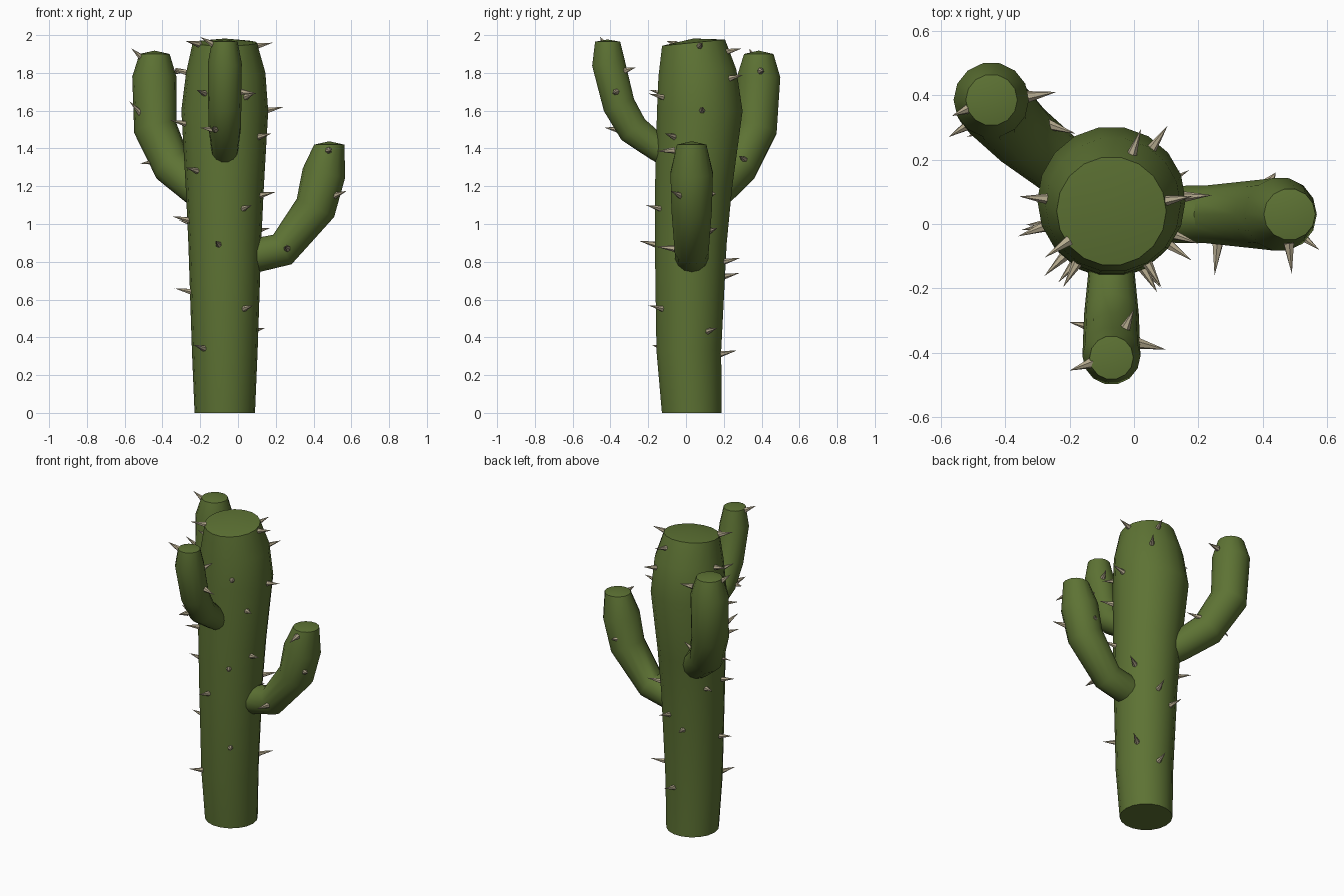
import bpy, bmesh, math
from mathutils import Vector, Matrix

if "Cube" in bpy.data.objects:
    bpy.data.objects.remove(bpy.data.objects["Cube"])


def material(name, rgb):
    m = bpy.data.materials.new(name)
    m.diffuse_color = (*rgb, 1)
    m.use_nodes = True
    m.node_tree.nodes["Principled BSDF"].inputs["Base Color"].default_value = m.diffuse_color
    return m


GREEN = material("cactus green", (0.11, 0.17, 0.034))
TAN = material("spine tan", (0.46, 0.40, 0.27))


def finish(bm, name, mat):
    bmesh.ops.recalc_face_normals(bm, faces=bm.faces[:])
    me = bpy.data.meshes.new(name)
    bm.to_mesh(me)
    bm.free()
    me.materials.append(mat)
    ob = bpy.data.objects.new(name, me)
    bpy.context.collection.objects.link(ob)
    return ob


def tube(name, path, sides, dome, top_normal=(0, 0, 1), first=None):
    """Loft rings (x, y, z, radius) along a path and close with a low dome."""
    bm = bmesh.new()
    pts = [Vector(p[:3]) for p in path]
    rings = []
    for i, p in enumerate(path):
        a, b = pts[max(i - 1, 0)], pts[min(i + 1, len(pts) - 1)]
        if 0 < i < len(pts) - 1:
            t = (pts[i] - a).normalized() + (b - pts[i]).normalized()
        else:
            t = b - a
        if i == 0 and first:
            t = Vector(first)
        if i == len(pts) - 1:
            t = Vector(top_normal)
        q = Vector((0, 0, 1)).rotation_difference(t.normalized())
        # undo twist by carrying the ring round the bend from vertical
        rings.append([bm.verts.new(pts[i] + q @ Vector((
            p[3] * math.cos(2 * math.pi * k / sides),
            p[3] * math.sin(2 * math.pi * k / sides), 0))) for k in range(sides)])
    tip = bm.verts.new(pts[-1] + Vector((0, 0, dome)))
    for r0, r1 in zip(rings, rings[1:]):
        for k in range(sides):
            j = (k + 1) % sides
            bm.faces.new((r0[k], r0[j], r1[j], r1[k]))
    for k in range(sides):
        bm.faces.new((rings[-1][k], rings[-1][(k + 1) % sides], tip))
    bm.faces.new(rings[0][::-1])
    ob = finish(bm, name, GREEN)
    bpy.ops.object.select_all(action='DESELECT')
    ob.select_set(True)
    bpy.context.view_layer.objects.active = ob
    bpy.ops.object.shade_smooth_by_angle(angle=math.radians(40))


# trunk and arms
trunk = [(-0.07, 0.03, 0, 0.16), (-0.07, 0.015, 0.33, 0.174),
         (-0.07, 0.025, 0.9, 0.193), (-0.07, 0.04, 1.2, 0.207),
         (-0.07, 0.073, 1.6, 0.23), (-0.065, 0.06, 1.8, 0.21),
         (-0.07, 0.04, 1.96, 0.17)]
tube("trunk", trunk, 18, 0.022, (0, -0.1, 1), (0, 0, 1))
tube("right_arm", [(0.0, 0.03, 0.82, 0.09), (0.1, 0.03, 0.835, 0.09),
                   (0.235, 0.03, 0.865, 0.092), (0.41, 0.03, 1.085, 0.11),
                   (0.455, 0.03, 1.27, 0.115), (0.483, 0.03, 1.42, 0.08)], 14, 0.018)
tube("front_arm", [(-0.07, -0.04, 1.34, 0.07), (-0.07, -0.15, 1.402, 0.072),
                   (-0.07, -0.28, 1.5, 0.085), (-0.07, -0.355, 1.63, 0.088),
                   (-0.07, -0.41, 1.85, 0.09), (-0.07, -0.415, 1.965, 0.068)], 14, 0.012)
tube("back_arm", [(-0.13, 0.10, 1.12, 0.09), (-0.22, 0.175, 1.19, 0.095),
                  (-0.345, 0.275, 1.30, 0.105), (-0.437, 0.37, 1.505, 0.115),
                  (-0.443, 0.385, 1.78, 0.117), (-0.442, 0.385, 1.90, 0.08)], 14, 0.018)

# spines: one mesh of thin cones
spines = bmesh.new()


def spine(base, tip, radius=0.018):
    base, tip = Vector(base), Vector(tip)
    d = tip - base
    q = Vector((0, 0, 1)).rotation_difference(d)
    bmesh.ops.create_cone(spines, cap_ends=True, segments=6, radius1=radius, radius2=0,
                          depth=d.length,
                          matrix=Matrix.Translation((base + tip) / 2) @ q.to_matrix().to_4x4())


# trunk spines: (angle in degrees, height)
for ang, z in [(230, 0.34), (-55, 0.55), (35, 0.43), (80, 0.31), (185, 0.64), (260, 0.89),
               (105, 0.72), (75, 0.80), (190, 1.02), (-60, 1.08), (-20, 1.15), (30, 0.96),
               (225, 1.28), (200, 1.53), (-35, 1.46), (3, 1.6), (240, 1.69), (-60, 1.67),
               (175, 1.80), (70, 1.91), (55, 1.77), (215, 1.95), (10, 1.94), (150, 1.0)]:
    for p, q in zip(trunk, trunk[1:]):
        if p[2] <= z <= q[2]:
            c = Vector(p).lerp(Vector(q), (z - p[2]) / (q[2] - p[2]))
    d = Vector((math.cos(math.radians(ang)), math.sin(math.radians(ang)), 0))
    base = Vector((c[0], c[1], z)) + d * (c[3] - 0.012)
    spine(base, base + d * 0.095 + Vector((0, 0, 0.02)))

# arm spines: (base, tip)
for base, tip in [((0.26, -0.06, 0.87), (0.25, -0.16, 0.88)),
                  ((0.48, -0.06, 1.39), (0.49, -0.155, 1.385)),
                  ((0.51, -0.03, 1.15), (0.575, -0.08, 1.175)),
                  ((0.42, 0.13, 1.16), (0.44, 0.16, 1.16)),
                  ((-0.13, -0.32, 1.5), (-0.2, -0.305, 1.51)),
                  ((-0.03, -0.33, 1.81), (0.0, -0.265, 1.83)),
                  ((-0.12, -0.36, 1.50), (-0.14, -0.43, 1.51)),
                  ((0.01, -0.37, 1.70), (0.10, -0.39, 1.69)),
                  ((-0.13, -0.43, 1.95), (-0.2, -0.455, 1.99)),
                  ((-0.51, 0.36, 1.88), (-0.565, 0.335, 1.93)),
                  ((-0.51, 0.31, 1.58), (-0.575, 0.27, 1.65)),
                  ((-0.43, 0.30, 1.33), (-0.52, 0.27, 1.32)),
                  ((-0.33, 0.395, 1.81), (-0.24, 0.41, 1.81)),
                  ((-0.27, 0.31, 1.34), (-0.18, 0.28, 1.36))]:
    spine(base, tip)
finish(spines, "spines", TAN)
